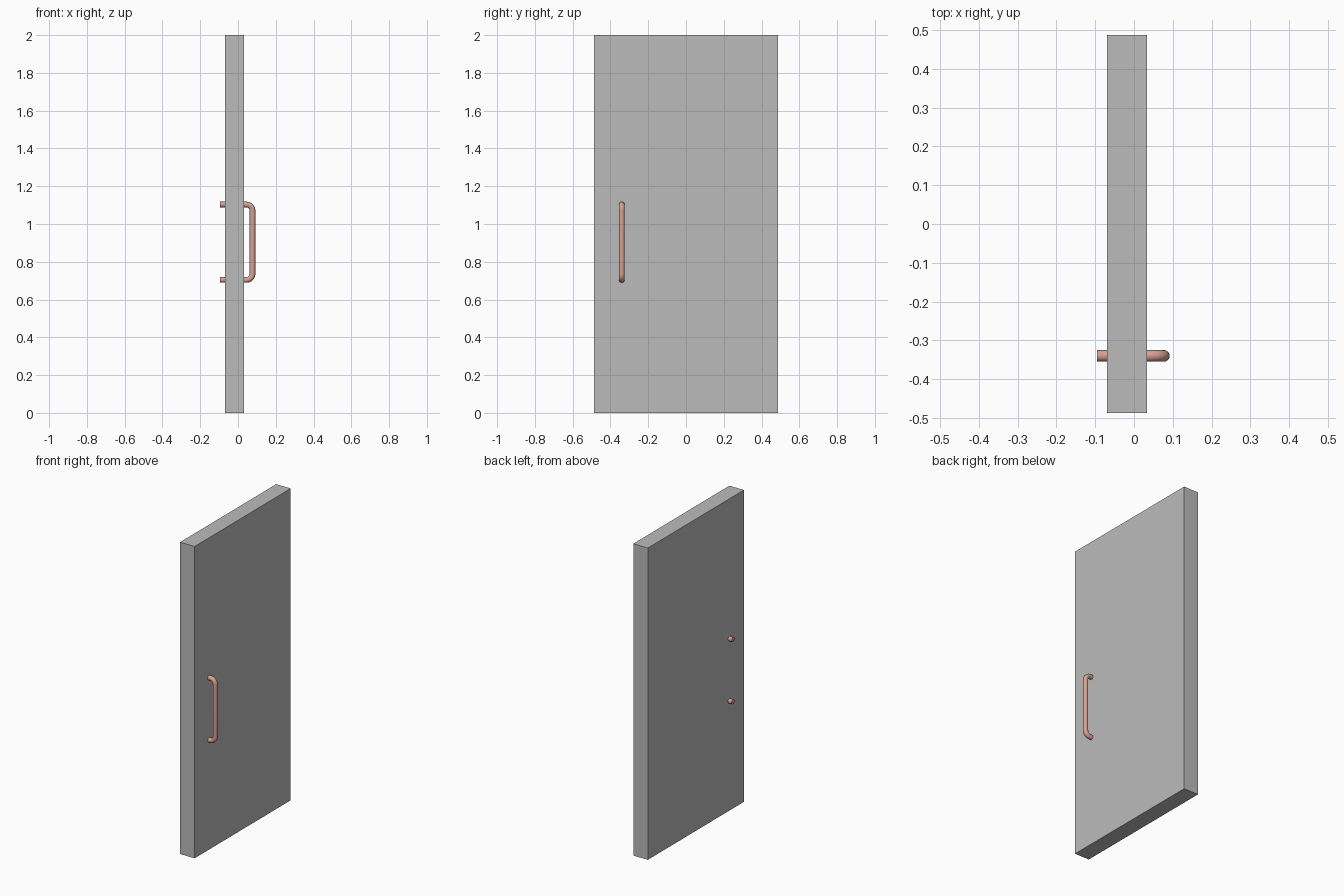
import bpy
import math

if "Cube" in bpy.data.objects:
    bpy.data.objects.remove(bpy.data.objects["Cube"])


def material(name, rgb):
    m = bpy.data.materials.new(name)
    m.diffuse_color = (*rgb, 1.0)
    m.use_nodes = True
    m.node_tree.nodes["Principled BSDF"].inputs["Base Color"].default_value = m.diffuse_color
    return m


GREY = material("door grey", (0.50, 0.50, 0.50))
COPPER = material("pale copper", (0.68, 0.36, 0.29))

# Door slab
X0, X1, HALF_W, HEIGHT = -0.07, 0.033, 0.487, 2.0
bpy.ops.mesh.primitive_cube_add(size=1, location=((X0 + X1) / 2, 0, HEIGHT / 2))
door = bpy.context.object
door.name = "door_slab"
door.scale = (X1 - X0, 2 * HALF_W, HEIGHT)
bpy.ops.object.transform_apply(location=False, rotation=False, scale=True)
door.data.materials.append(GREY)

# Pull handle: a bent rod passing through the slab
ROD, BEND = 0.015, 0.032
X_END, X_GRIP, Y = -0.096, 0.077, -0.34
Z_LOW, Z_HIGH = 0.704, 1.103


def bend(zc, start):
    """Quarter circle of path points, turning upward from angle start."""
    steps = 8
    return [(X_GRIP - BEND + BEND * math.cos(a), Y, zc + BEND * math.sin(a))
            for a in (start + i * math.pi / 2 / steps for i in range(steps + 1))]


path = ([(X_END, Y, Z_LOW)]
        + bend(Z_LOW + BEND, -math.pi / 2)
        + bend(Z_HIGH - BEND, 0)
        + [(X_END, Y, Z_HIGH)])

curve = bpy.data.curves.new("pull_handle", "CURVE")
curve.dimensions = "3D"
curve.bevel_depth = ROD
curve.bevel_resolution = 6
curve.use_fill_caps = True
spline = curve.splines.new("POLY")
spline.points.add(len(path) - 1)
for point, co in zip(spline.points, path):
    point.co = (*co, 1)
handle = bpy.data.objects.new("pull_handle", curve)
bpy.context.collection.objects.link(handle)
curve.materials.append(COPPER)

# Turn the rod into a mesh and smooth it, keeping the cut ends crisp
bpy.ops.object.select_all(action="DESELECT")
handle.select_set(True)
bpy.context.view_layer.objects.active = handle
bpy.ops.object.convert(target="MESH")
bpy.ops.object.shade_smooth_by_angle(angle=math.radians(40))
